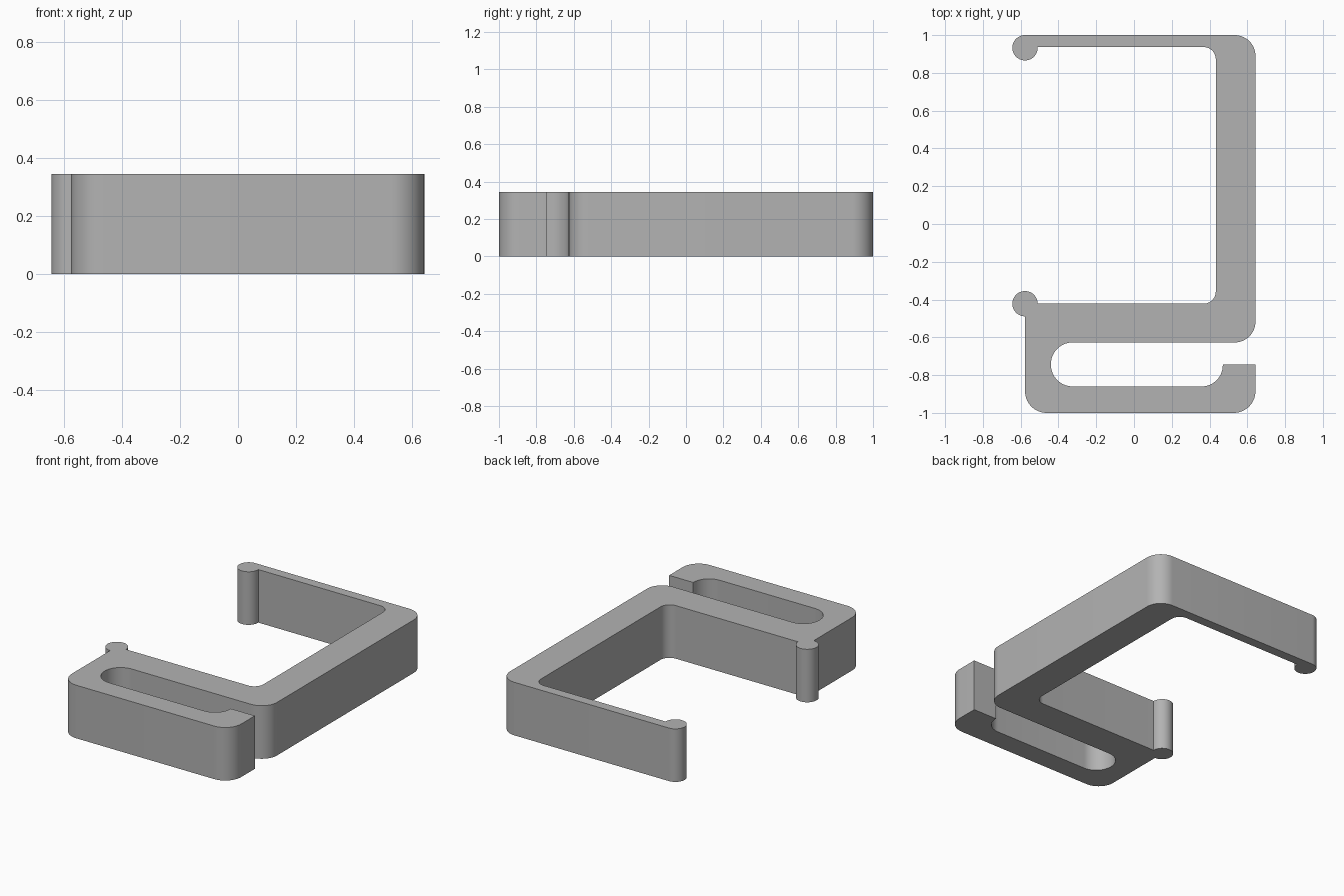
import bpy
import bmesh
from math import pi, sin, cos, radians
from mathutils import Vector

cube = bpy.data.objects.get("Cube")
if cube:
    bpy.data.objects.remove(cube, do_unlink=True)

HEIGHT = 0.345
BEAD = 0.067


def arc(cx, cy, r, start, end, steps=40):
    """Points on an arc, angles in degrees."""
    return [Vector((cx + r * cos(a), cy + r * sin(a)))
            for a in (radians(start + (end - start) * i / steps) for i in range(steps + 1))]


def fillet(prev, corner, nxt, r, steps=14):
    """Replace a right-angled corner with a quarter round."""
    if r == 0:
        return [corner]
    u = (prev - corner).normalized()
    v = (nxt - corner).normalized()
    centre = corner + (u + v) * r
    angles = [pi / 2 * i / steps for i in range(steps + 1)]
    return [centre - v * r * cos(a) - u * r * sin(a) for a in angles]


def rounded(start, corners, end):
    """Fillet a run of (x, y, radius) corners lying between two end points."""
    pts = [start] + [Vector(c[:2]) for c in corners] + [end]
    out = []
    for i, c in enumerate(corners):
        out += fillet(pts[i], pts[i + 1], pts[i + 2], c[2])
    return out


# Round beads at the tips of the open jaw
upper_bead = arc(-0.577, 0.933, BEAD, 90, 360)
lower_bead = arc(-0.577, -0.422, BEAD, 0, 270)

# Inside of the jaw
jaw = rounded(upper_bead[-1], [(0.433, 0.937, 0.065), (0.433, -0.422, 0.065)], lower_bead[0])
jaw.insert(0, Vector((-0.51, 0.937)))

# Lower hook, its slot, and the outside of the spine
hook = rounded(lower_bead[-1], [
    (-0.577, -1.0, 0.115), (0.643, -1.0, 0.115),
    (0.643, -0.745, 0), (0.47, -0.745, 0),
    (0.47, -0.86, 0.112), (-0.44, -0.86, 0.115),
    (-0.44, -0.627, 0.115), (0.643, -0.627, 0.11),
    (0.643, 1.0, 0.11)], upper_bead[0])

outline = upper_bead + jaw + lower_bead + hook

# Extrude the outline into the clip
bm = bmesh.new()
base = bm.faces.new([bm.verts.new((p.x, p.y, 0)) for p in outline])
top = bmesh.ops.extrude_face_region(bm, geom=[base], use_keep_orig=True)
bmesh.ops.translate(bm, vec=(0, 0, HEIGHT),
                    verts=[g for g in top["geom"] if isinstance(g, bmesh.types.BMVert)])
bmesh.ops.recalc_face_normals(bm, faces=bm.faces)
mesh = bpy.data.meshes.new("clip_body")
bm.to_mesh(mesh)
bm.free()
clip = bpy.data.objects.new("clip_body", mesh)
bpy.context.collection.objects.link(clip)

# Plain grey finish
grey = bpy.data.materials.new("plain grey")
grey.use_nodes = True
colour = (0.45, 0.45, 0.45, 1)
grey.diffuse_color = colour
grey.node_tree.nodes["Principled BSDF"].inputs["Base Color"].default_value = colour
mesh.materials.append(grey)

bpy.ops.object.select_all(action="DESELECT")
clip.select_set(True)
bpy.context.view_layer.objects.active = clip
bpy.ops.object.shade_smooth_by_angle(angle=radians(30))
